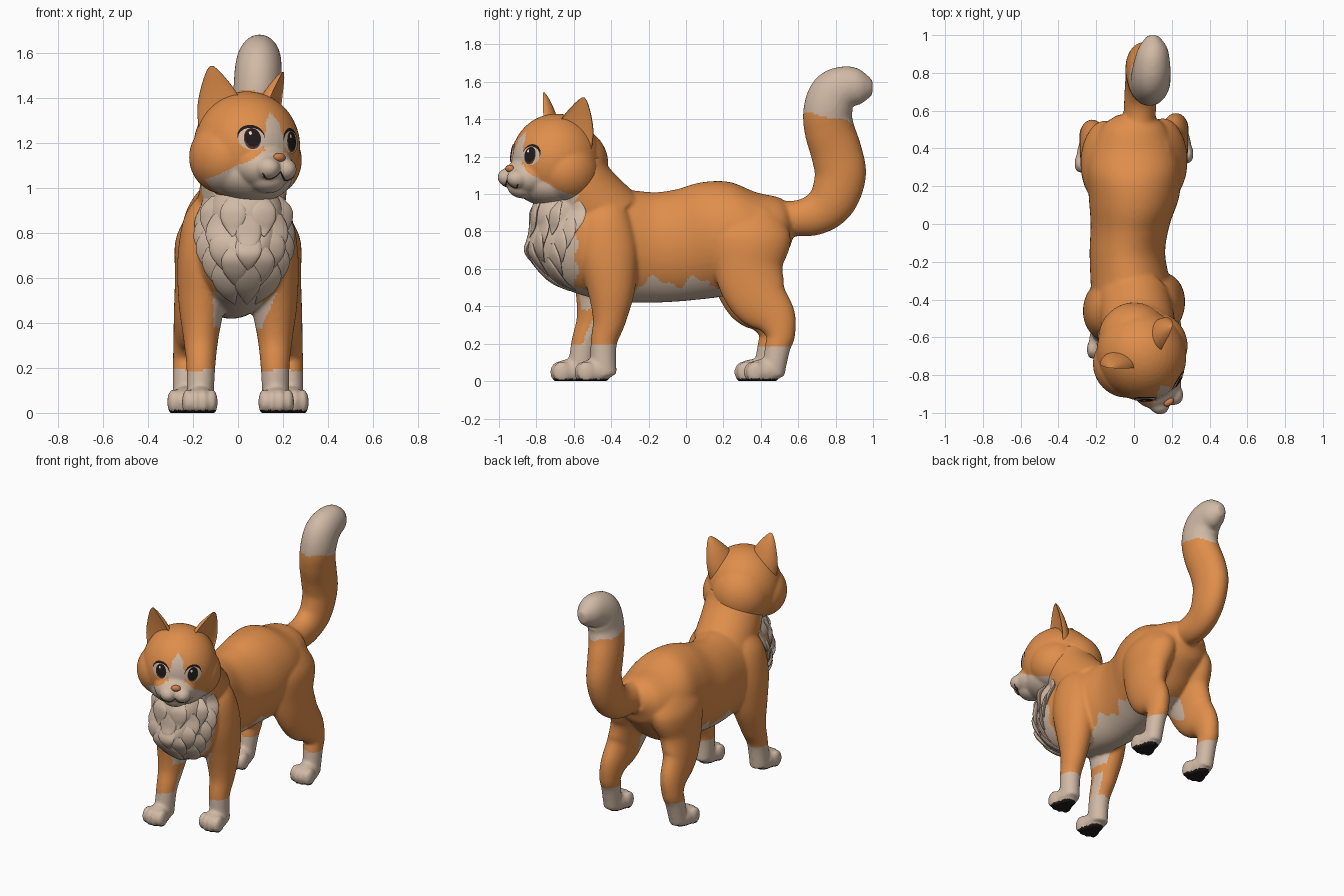
import bpy, bmesh
from math import sin, cos, pi, radians
from mathutils import Vector, Matrix
from mathutils.bvhtree import BVHTree

cube = bpy.data.objects.get("Cube")
if cube:
    bpy.data.objects.remove(cube)


def material(name, r, g, b):
    m = bpy.data.materials.new(name)
    m.use_nodes = True
    m.diffuse_color = (r, g, b, 1)
    bsdf = next(n for n in m.node_tree.nodes if n.type == 'BSDF_PRINCIPLED')
    bsdf.inputs["Base Color"].default_value = (r, g, b, 1)
    bsdf.inputs["Roughness"].default_value = 0.8
    return m


ORANGE = material("orange fur", 0.74, 0.27, 0.07)
CREAM = material("cream fur", 0.64, 0.49, 0.38)
BLACK = material("black", 0.015, 0.01, 0.01)
BROWN = material("brown iris", 0.10, 0.035, 0.015)
NOSE = material("nose", 0.62, 0.21, 0.07)
WHITE = material("eye shine", 0.85, 0.82, 0.8)


def spline(rows, steps):
    """Smooth curve through rows of numbers."""
    out, last = [], len(rows) - 1
    for i in range(last):
        four = [rows[max(0, min(last, i + k))] for k in (-1, 0, 1, 2)]
        for s in range(steps):
            t = s / steps
            out.append([0.5 * (2*b + (c - a)*t + (2*a - 5*b + 4*c - d)*t*t
                               + (3*b - a - 3*c + d)*t**3) for a, b, c, d in zip(*four)])
    return out + [list(rows[-1])]


def loft(bm, rows, sides=48, steps=8, dish=1.0, matrix=Matrix()):
    """Skin of ellipses; a row is x, y, z, radius in x, radius across."""
    rows = spline(rows, steps)
    rings = []
    for i, (x, y, z, rx, rn) in enumerate(rows):
        a, b = rows[max(i - 1, 0)], rows[min(i + 1, len(rows) - 1)]
        across = (Vector(b[:3]) - Vector(a[:3])).cross(Vector((1, 0, 0))).normalized()
        ring = []
        for k in range(sides):
            u = 2 * pi * k / sides
            v = sin(u) * (dish if sin(u) < 0 else 1)
            ring.append(bm.verts.new(matrix @ (Vector((x + rx * cos(u), y, z)) + across * rn * v)))
        rings.append(ring)
    faces = [bm.faces.new(rings[0]), bm.faces.new(rings[-1])]
    for p, q in zip(rings, rings[1:]):
        for k in range(sides):
            j = (k + 1) % sides
            faces.append(bm.faces.new((p[k], p[j], q[j], q[k])))
    bmesh.ops.recalc_face_normals(bm, faces=faces)


def ball(bm, centre, radii):
    m = Matrix.Translation(centre) @ Matrix.Diagonal((*radii, 1))
    bmesh.ops.create_uvsphere(bm, u_segments=40, v_segments=24, radius=1, matrix=m)


def finish(bm, name, mats, matrix=None):
    me = bpy.data.meshes.new(name)
    bm.to_mesh(me)
    bm.free()
    ob = bpy.data.objects.new(name, me)
    bpy.context.scene.collection.objects.link(ob)
    for m in mats:
        me.materials.append(m)
    for p in me.polygons:
        p.use_smooth = True
    me.set_sharp_from_angle(angle=radians(60))
    if matrix:
        ob.matrix_world = matrix
    return ob


def fuse(ob, voxel, rounds, mats, rule):
    """Merge overlapping shapes into one skin and colour its faces."""
    r = ob.modifiers.new("fuse", 'REMESH')
    r.mode, r.voxel_size = 'VOXEL', voxel
    s = ob.modifiers.new("soften", 'SMOOTH')
    s.factor, s.iterations = 0.5, rounds
    bpy.context.view_layer.update()
    dg = bpy.context.evaluated_depsgraph_get()
    me = bpy.data.meshes.new_from_object(ob.evaluated_get(dg))
    ob.modifiers.clear()
    ob.data = me
    me.materials.clear()
    for m in mats:
        me.materials.append(m)
    if ob.name == "body":
        for v in me.vertices:
            v.co.z = max(v.co.z, 0)
    for p in me.polygons:
        p.use_smooth = True
        p.material_index = rule(p.center, p.normal)
    return BVHTree.FromPolygons([v.co for v in me.vertices],
                                [p.vertices[:] for p in me.polygons])


# Torso, neck and tail
bm = bmesh.new()
loft(bm, [(0, .575, .86, .09, .07), (0, .52, .85, .165, .14), (0, .42, .82, .22, .2),
          (0, .3, .79, .25, .28), (0, .15, .76, .24, .31), (-.02, 0, .73, .21, .3),
          (-.035, -.15, .715, .2, .295), (-.02, -.3, .72, .21, .3), (0, -.45, .74, .22, .3),
          (.02, -.6, .77, .205, .275), (.03, -.72, .81, .165, .21), (.03, -.79, .85, .1, .13),
          (.03, -.82, .86, .04, .06)])
ball(bm, (.035, -.68, .88), (.17, .155, .15))
loft(bm, [(0, -.4, .85, .2, .2), (.02, -.51, .97, .195, .19), (.03, -.57, 1.07, .19, .175),
          (.035, -.6, 1.16, .175, .165)])
loft(bm, [(.02, .42, .89, .08, .08), (.03, .58, .87, .085, .095), (.035, .7, .895, .085, .112),
          (.045, .785, .97, .09, .127), (.05, .825, 1.1, .095, .137), (.055, .805, 1.22, .1, .137),
          (.07, .768, 1.34, .104, .134), (.085, .757, 1.44, .106, .13), (.09, .79, 1.53, .104, .13),
          (.095, .86, 1.57, .095, .115), (.1, .935, 1.57, .075, .09), (.1, .998, 1.567, .03, .04)])

# Legs and paws
FRONT = [(.17, -.44, .03, .06, .07), (.165, -.44, .2, .064, .07), (.165, -.41, .33, .078, .09),
         (.16, -.4, .5, .105, .13), (.148, -.42, .7, .12, .16), (.13, -.44, .88, .105, .135),
         (.09, -.46, .99, .06, .08)]
HIND = [(.235, .465, .03, .055, .06), (.23, .49, .18, .06, .068), (.225, .505, .25, .064, .08),
        (.215, .475, .34, .072, .115), (.2, .385, .45, .085, .16), (.175, .335, .6, .105, .185),
        (.15, .34, .78, .125, .22), (.11, .35, .93, .08, .14)]
for rows, stagger in ((FRONT, -.13), (HIND, -.05)):
    for side in (1, -1):
        shift = stagger if side < 0 else 0
        loft(bm, [(side * x, y + shift * (1 - z), z, a, b) for x, y, z, a, b in rows])
        px, py = side * rows[0][0], rows[0][1] + shift
        ball(bm, (px, py - .05, .05), (.068, .098, .068))
        for k in (-1.5, -.5, .5, 1.5):
            ball(bm, (px + k * .036, py - .115 + abs(k) * .014, .048), (.026, .05, .058))


def body_rule(c, n):
    x, y, z = c
    if z < .012:
        return 2
    if z < .19 + .008 * sin(40 * x):
        return 1
    if y > .5:
        return int(z > 1.41 - .2 * (y - .75) + .008 * sin(50 * x))
    wave = .012 * sin(45 * z)
    if y < -.585 + wave and z > .45 and -.06 - .22 * (z - .5) + wave < x < .24:
        return 1
    if x < 0 and y < -.3 and n.x > .75 and n.y > -.1 and (z < .33 or .38 < z < .45):
        return 1
    if x > 0 and y < -.4 and .37 < z < .65 and x < .1 + .45 * (z - .37) and n.x < .3:
        return 1
    reach = .11 if y < -.26 else .13 if y > .13 else .25
    belly = .53 + .025 * sin(28 * y) + .015 * sin(61 * y)
    return int(y < .35 and .38 < z < belly and abs(x) < reach)


body = finish(bm, "body", [ORANGE])
body_skin = fuse(body, .01, 8, [ORANGE, CREAM, BLACK], body_rule)

# Chest fur: soft tufts fanned around the chest, hanging down
bm = bmesh.new()
for row, count in enumerate((6, 5, 5, 4, 3)):
    z0 = .88 - .075 * row
    low, high = -58 + 9 * row, 62 - 9 * row
    for k in range(count):
        fan = Matrix.Translation((.035, -.5, 0)) @ Matrix.Rotation(
            radians(low + (high - low) * k / (count - 1)), 4, 'Z')
        inward = fan.to_3x3() @ Vector((0, 1, 0))
        tuft = []
        for dz, r, lift in ((.08, .025, -.008), (.03, .055, -.003), (-.02, .055, .001),
                            (-.06, .034, .004), (-.095, .004, .004)):
            hit = body_skin.ray_cast(fan @ Vector((0, -1, z0 + dz)), inward)[0]
            if hit:
                tuft.append((0, (fan.inverted() @ hit).y - lift, z0 + dz, r, .2 * r + .002))
        if len(tuft) == 5 and tuft[-1][1] < -.07:
            loft(bm, tuft, 16, 4, 1, fan)
finish(bm, "chest_fur", [CREAM])

# Head, turned to its left and slightly tilted; the face sits a little to its right
TURN = (Matrix.Translation((.036, -.69, 1.18)) @ Matrix.Rotation(radians(34), 4, 'Z')
        @ Matrix.Rotation(radians(4), 4, 'Y'))
FACE = -.015
bm = bmesh.new()
ball(bm, (0, -.005, 0), (.235, .245, .25))
ball(bm, (.02, .09, -.02), (.19, .19, .2))
ball(bm, (0, -.05, -.12), (.19, .18, .125))
ball(bm, (FACE, -.175, -.09), (.135, .13, .1))
ball(bm, (FACE, -.2, -.145), (.085, .085, .06))
for side in (1, -1):
    ball(bm, (side * .11, 0, -.05), (.155, .17, .165))
    ball(bm, (FACE + side * .044, -.262, -.095), (.056, .068, .052))


def head_rule(c, n):
    x, y, z = abs(c.x - FACE), c.y, c.z
    muzzle = z < -.02 and x < .08 + 1.1 * (-.035 - z) and y < -.02
    blaze = x < min(.052, .45 * (.17 - z)) + .006 * sin(70 * z) and y < 0
    return int(muzzle or blaze)


head = finish(bm, "head", [ORANGE], TURN)
head_skin = fuse(head, .008, 8, [ORANGE, CREAM], head_rule)


def on_face(x, z, lift):
    hit = head_skin.ray_cast(Vector((x, -1, z)), Vector((0, 1, 0)))[0]
    return Vector((x, (hit.y if hit else -.2) - lift, z))


def face_plate(name, x, z, rx, rz, lift, mat):
    """Oval plate that follows the face."""
    bm = bmesh.new()
    hub, inner, n = bm.verts.new(on_face(x, z, lift)), None, 28
    for f in (.25, .5, .75, 1):
        ring = [bm.verts.new(on_face(x + rx * f * cos(2*pi*k/n), z + rz * f * sin(2*pi*k/n), lift))
                for k in range(n)]
        for k in range(n):
            j = (k + 1) % n
            bm.faces.new((inner[k], inner[j], ring[j], ring[k]) if inner
                         else (hub, ring[j], ring[k]))
        inner = ring
    bmesh.ops.recalc_face_normals(bm, faces=bm.faces)
    if sum(f.normal.y for f in bm.faces) > 0:
        bmesh.ops.reverse_faces(bm, faces=bm.faces)
    finish(bm, name, [mat], TURN)


# Eyes and ears
for side, label in ((1, "left"), (-1, "right")):
    ex = FACE + side * .1
    face_plate(label + "_eyelid", ex, .04, .052, .053, .002, BLACK)
    face_plate(label + "_eye_white", ex, .03, .051, .05, .004, CREAM)
    face_plate(label + "_iris", ex, .032, .033, .047, .006, BROWN)
    face_plate(label + "_pupil", ex, .036, .03, .041, .0075, BLACK)
    face_plate(label + "_eye_shine", ex - .01, .056, .006, .008, .009, WHITE)
    bm = bmesh.new()
    loft(bm, [(side * x, y, z, a, b) for x, y, z, a, b in
              ((.01, .01, -.03, .1, .085), (.015, 0, .07, .108, .08), (.035, -.01, .16, .078, .058),
               (.058, -.02, .235, .035, .028), (.068, -.022, .265, .008, .008))], 40, 6, -.2)
    finish(bm, label + "_ear", [ORANGE], TURN @ Matrix.Translation((side * .125, 0, .085))
           @ Matrix.Rotation(radians(38 * side), 4, 'Z'))

# Nose and mouth
bm = bmesh.new()
ball(bm, on_face(FACE, -.045, .002), (.03, .02, .02))
finish(bm, "nose", [NOSE], TURN)
curve = bpy.data.curves.new("mouth", 'CURVE')
curve.dimensions, curve.bevel_depth = '3D', .003
line = curve.splines.new('POLY')
line.points.add(24)
for i, p in enumerate(line.points):
    x = .085 * (i / 12 - 1)
    p.co = (*on_face(FACE + x, -.11 - .035 * sin(pi * abs(x) / .095), .001), 1)
curve.materials.append(BROWN)
mouth = bpy.data.objects.new("mouth", curve)
bpy.context.scene.collection.objects.link(mouth)
mouth.matrix_world = TURN
